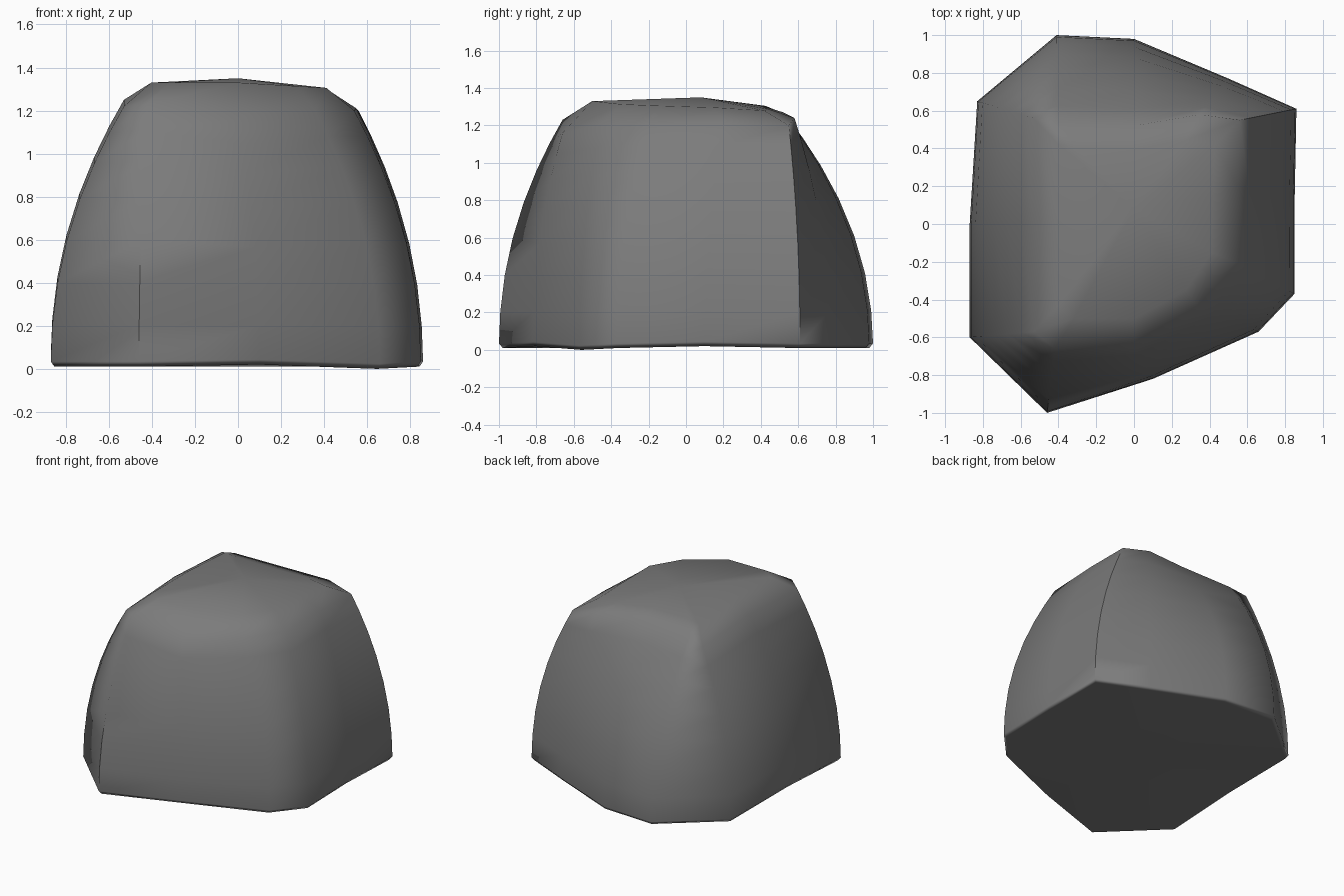
import bpy, bmesh

cube = bpy.data.objects.get("Cube")
if cube:
    bpy.data.objects.remove(cube, do_unlink=True)

# Corner columns of the boulder: foot (x, y, z) and shoulder (x, y, z)
columns = [
    ((-.46, -1.0, .01), (-.42, -.66, 1.23)),
    ((.10, -.82, .02), (.0, -.66, 1.16)),
    ((.66, -.57, 0), (.36, -.46, 1.2)),
    ((.85, -.37, .01), (.54, -.2, 1.2)),
    ((.85, .1, .02), (.55, .2, 1.21)),
    ((.86, .61, .01), (.56, .55, 1.2)),
    ((.5, .77, .01), (.35, .58, 1.24)),
    ((0, .98, .01), (0, .52, 1.27)),
    ((-.41, 1.0, .01), (-.4, .53, 1.26)),
    ((-.83, .65, .01), (-.53, .56, 1.22)),
    ((-.87, 0, .04), (-.53, 0, 1.25)),
    ((-.87, -.6, .01), (-.53, -.57, 1.22)),
]


def column_point(foot, top, t):
    """Bulging side: leans inward faster as it rises."""
    s = t ** 2.1
    return (foot[0] + (top[0] - foot[0]) * s,
            foot[1] + (top[1] - foot[1]) * s,
            foot[2] + (top[2] - foot[2]) * t)


def crown_point(top, k):
    """Worn crown that dips towards the left and the back."""
    x, y = top[0] * k, top[1] * k
    return (x, y, 1.33 - .06 * max(0, x) - .06 * max(0, y))


bm = bmesh.new()
# Underside rim, bulging sides, then the crown
rings = [[(f[0] * .98, f[1] * .98, f[2]) for f, _ in columns]]
for t in (.02, .16, .32, .48, .64, .78, .9, 1):
    rings.append([column_point(f, p, t) for f, p in columns])
rings.append([crown_point(p, .76) for _, p in columns])
loops = [[bm.verts.new(co) for co in ring] for ring in rings]
n = len(columns)
for low, high in zip(loops, loops[1:]):
    for i in range(n):
        j = (i + 1) % n
        bm.faces.new((low[i], low[j], high[j], high[i]))
peak = bm.verts.new((0, .08, 1.35))
base = bm.verts.new((0, 0, .03))
for i in range(n):
    j = (i + 1) % n
    bm.faces.new((loops[-1][i], loops[-1][j], peak))
    bm.faces.new((loops[0][j], loops[0][i], base))
bmesh.ops.recalc_face_normals(bm, faces=bm.faces)

mesh = bpy.data.meshes.new("boulder")
bm.to_mesh(mesh)
bm.free()
boulder = bpy.data.objects.new("boulder", mesh)
bpy.context.collection.objects.link(boulder)

# Plain stone colour
stone = bpy.data.materials.new("grey_stone")
stone.use_nodes = True
grey = (.2, .2, .2, 1)
stone.diffuse_color = grey
stone.node_tree.nodes["Principled BSDF"].inputs["Base Color"].default_value = grey
mesh.materials.append(stone)

# Soft worn edges, with a crisp rim underneath
bpy.ops.object.select_all(action="DESELECT")
boulder.select_set(True)
bpy.context.view_layer.objects.active = boulder
bpy.ops.object.shade_smooth_by_angle(angle=1.0)
weighted = boulder.modifiers.new("weighted_normals", "WEIGHTED_NORMAL")
weighted.keep_sharp = True
